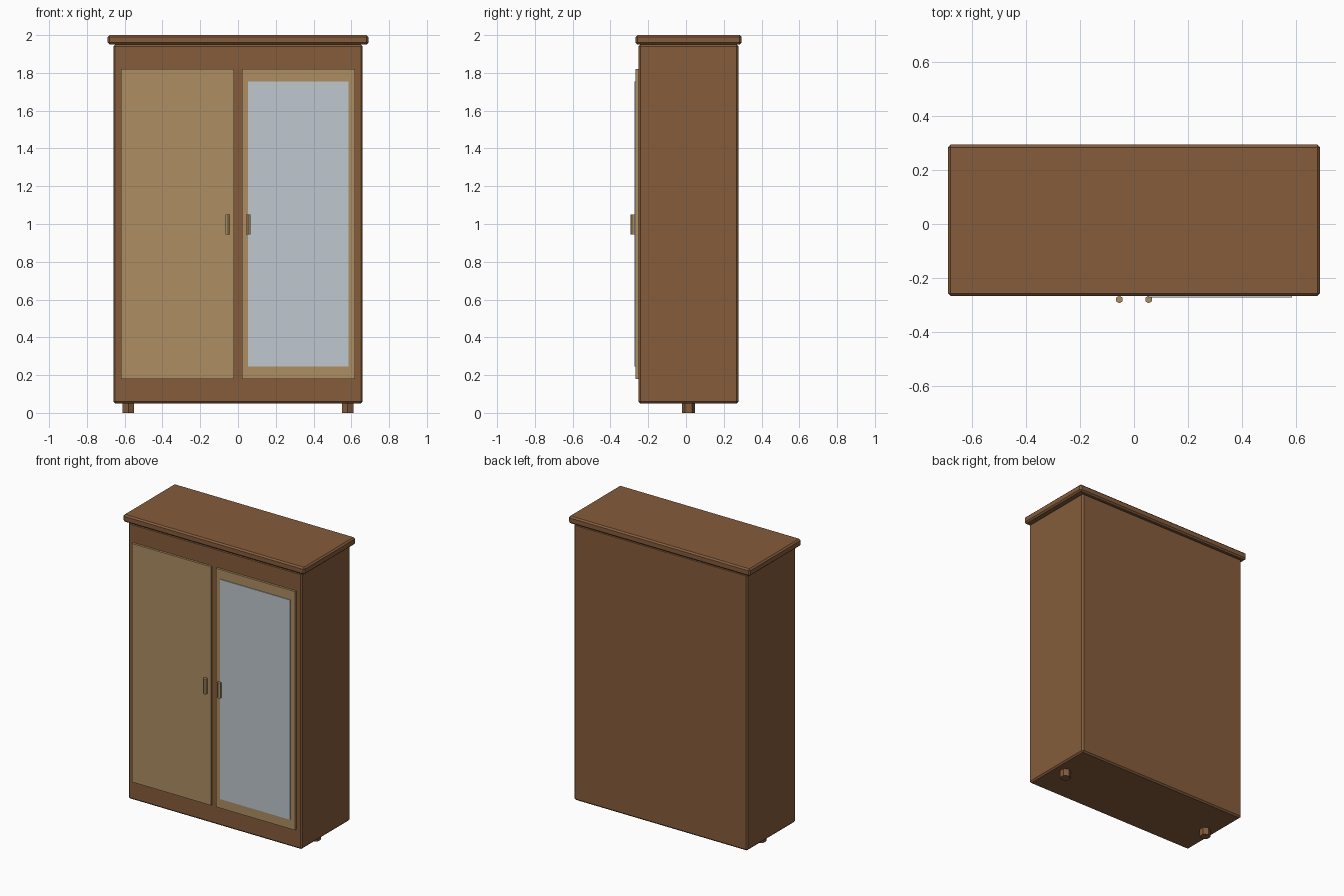
import bpy, math

if "Cube" in bpy.data.objects:
    bpy.data.objects.remove(bpy.data.objects["Cube"])


def material(name, rgb):
    m = bpy.data.materials.new(name)
    m.diffuse_color = (*rgb, 1)
    m.use_nodes = True
    m.node_tree.nodes["Principled BSDF"].inputs["Base Color"].default_value = m.diffuse_color
    return m


wood = material("brown_wood", (0.235, 0.108, 0.045))
panel = material("light_wood", (0.42, 0.27, 0.12))
glass = material("mirror_glass", (0.52, 0.57, 0.62))


def box(name, x, y, z, mat, bevel=0):
    """Box from (min, max) ranges, with an optional chamfer."""
    mid = [(a + b) / 2 for a, b in (x, y, z)]
    bpy.ops.mesh.primitive_cube_add(size=1, location=mid)
    o = bpy.context.object
    o.name = name
    o.scale = [b - a for a, b in (x, y, z)]
    bpy.ops.object.transform_apply(location=False, rotation=False, scale=True)
    o.data.materials.append(mat)
    if bevel:
        b = o.modifiers.new("chamfer", 'BEVEL')
        b.width = bevel
        b.segments = 1
    return o


def rod(name, x, y, z, r, mat):
    """Upright six-sided rod."""
    bpy.ops.mesh.primitive_cylinder_add(vertices=6, radius=r, depth=z[1] - z[0],
                                        location=(x, y, (z[0] + z[1]) / 2))
    o = bpy.context.object
    o.name = name
    o.data.materials.append(mat)


# Carcass and overhanging top
box("cabinet_body", (-0.66, 0.66), (-0.252, 0.278), (0.05, 1.95), wood, 0.01)
box("cabinet_top", (-0.69, 0.69), (-0.267, 0.294), (1.95, 2.0), wood, 0.01)

# Doors, handles and feet on both sides
for side, s in (("left", -1), ("right", 1)):
    xs = sorted((s * 0.02, s * 0.62))
    box(side + "_door", xs, (-0.267, -0.24), (0.18, 1.82), panel)
    rod(side + "_handle", s * 0.054, -0.280, (0.945, 1.05), 0.014, panel)
    rod(side + "_foot", s * 0.58, 0.013, (0, 0.06), 0.035, wood)

# Mirror plate on the right door
box("mirror", (0.053, 0.585), (-0.272, -0.264), (0.245, 1.755), glass)
